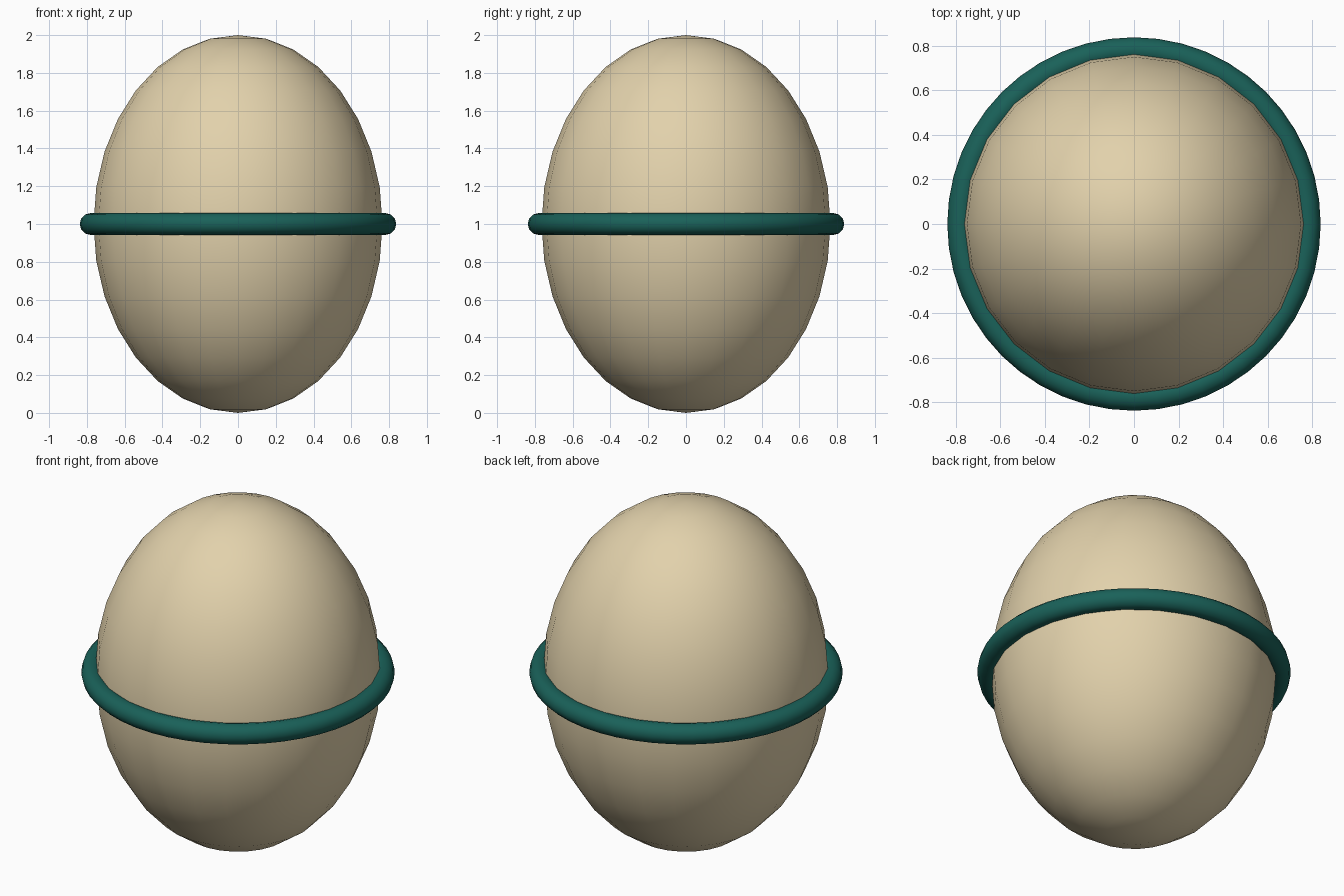
import bpy

if "Cube" in bpy.data.objects:
    bpy.data.objects.remove(bpy.data.objects["Cube"])


def finish(name, color):
    """Name, smooth and colour the active object."""
    ob = bpy.context.object
    ob.name = name
    bpy.ops.object.shade_smooth()
    mat = bpy.data.materials.new(name + "_material")
    mat.diffuse_color = (*color, 1)
    mat.use_nodes = True
    mat.node_tree.nodes["Principled BSDF"].inputs["Base Color"].default_value = mat.diffuse_color
    ob.data.materials.append(mat)
    return ob


# Egg-shaped body, standing on the ground
bpy.ops.mesh.primitive_uv_sphere_add(segments=24, ring_count=16, radius=1, location=(0, 0, 1))
bpy.context.object.scale = (0.765, 0.765, 1)
bpy.ops.object.transform_apply(location=False, rotation=False, scale=True)
finish("egg_body", (0.76, 0.64, 0.41))

# Round band around the middle
bpy.ops.mesh.primitive_torus_add(major_segments=48, minor_segments=12, major_radius=0.78,
                                 minor_radius=0.058, location=(0, 0, 1))
finish("middle_band", (0.01, 0.12, 0.10))
